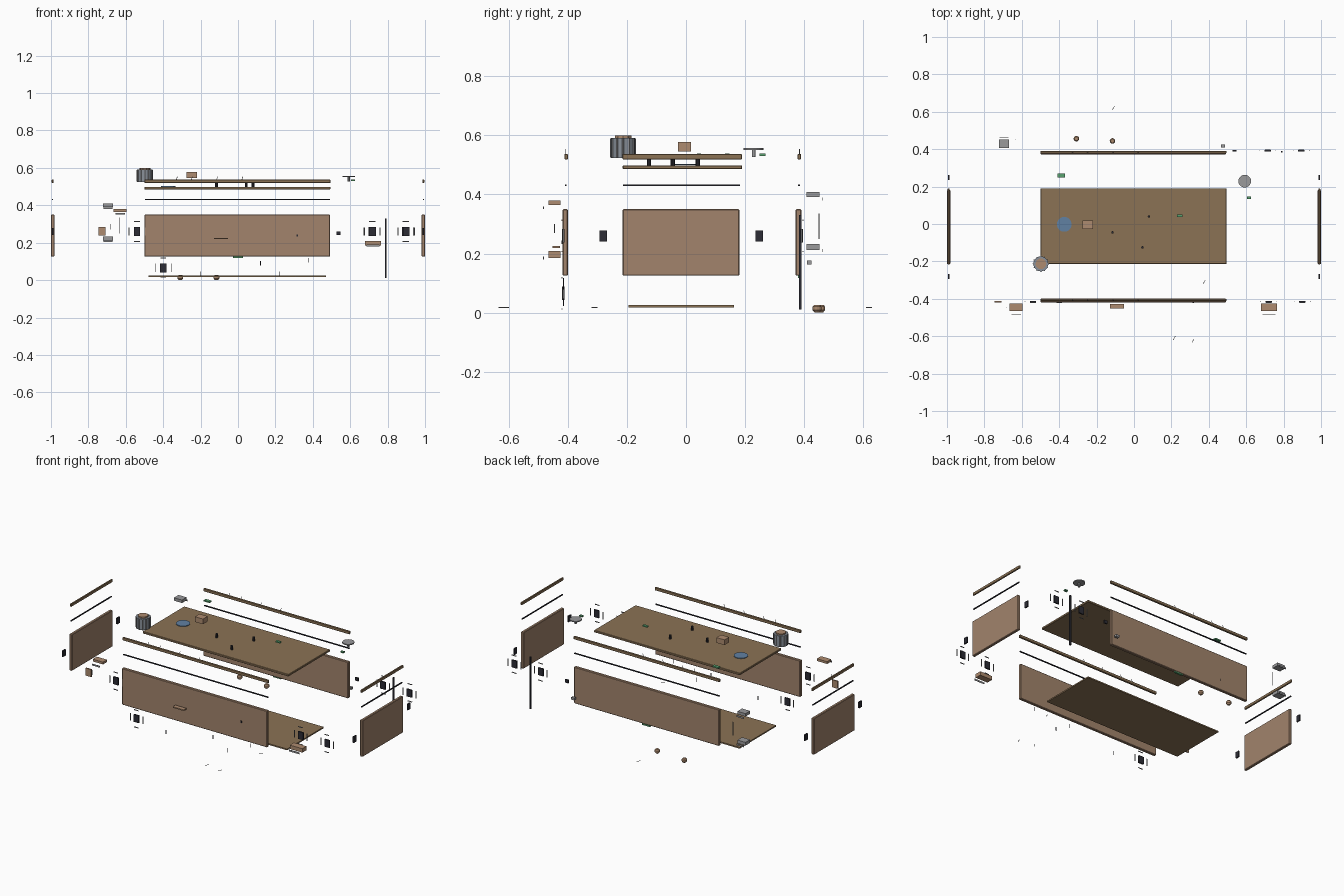
import bpy, bmesh, math
from mathutils import Vector


def mat(name, c):
    m = bpy.data.materials.new(name)
    m.diffuse_color = (*c, 1)
    return m


WOOD = mat("wood", (0.36, 0.23, 0.15))
LID = mat("lid_wood", (0.26, 0.17, 0.09))
TAN = mat("tan", (0.42, 0.26, 0.16))
DARK = mat("dark", (0.025, 0.025, 0.035))
GREY = mat("grey", (0.32, 0.32, 0.33))
STEEL = mat("steel", (0.25, 0.28, 0.32))
BLUE = mat("blue", (0.12, 0.22, 0.36))
GREEN = mat("green", (0.1, 0.36, 0.16))


def finish(name, bm, m):
    me = bpy.data.meshes.new(name)
    bm.to_mesh(me)
    bm.free()
    o = bpy.data.objects.new(name, me)
    bpy.context.collection.objects.link(o)
    me.materials.append(m)
    return o


def box(name, loc, size, m, bevel=0.0):
    bm = bmesh.new()
    bmesh.ops.create_cube(bm, size=1)
    bmesh.ops.scale(bm, vec=size, verts=bm.verts)
    bmesh.ops.translate(bm, vec=loc, verts=bm.verts)
    o = finish(name, bm, m)
    if bevel:
        b = o.modifiers.new("bevel", "BEVEL")
        b.width, b.segments = bevel, 1
    return o


def lathe(name, loc, profile, m, sides=16):
    """Closed turned shape from (radius, z) rings."""
    bm = bmesh.new()
    rings = [[bm.verts.new((loc[0] + r * math.cos(2 * math.pi * i / sides),
                            loc[1] + r * math.sin(2 * math.pi * i / sides),
                            loc[2] + z)) for i in range(sides)] for r, z in profile]
    for a, b in zip(rings, rings[1:]):
        for i in range(sides):
            j = (i + 1) % sides
            bm.faces.new((a[i], a[j], b[j], b[i]))
    bm.faces.new(rings[0][::-1])
    bm.faces.new(rings[-1])
    return finish(name, bm, m)


def pin(name, a, b, r, m):
    a, b = Vector(a), Vector(b)
    d = b - a
    bm = bmesh.new()
    bmesh.ops.create_cone(bm, cap_ends=True, segments=6, radius1=r, radius2=r, depth=d.length)
    rot = d.to_track_quat('Z', 'Y').to_matrix()
    bmesh.ops.rotate(bm, verts=bm.verts, cent=(0, 0, 0), matrix=rot)
    bmesh.ops.translate(bm, vec=(a + b) / 2, verts=bm.verts)
    return finish(name, bm, m)


# main panels, pulled apart
box("lid_panel", (-0.003, -0.012, 0.492), (0.995, 0.405, 0.013), LID, 0.002)
box("bottom_panel", (-0.004, -0.016, 0.0215), (0.95, 0.357, 0.008), LID)
for side, y in (("front", -0.409), ("back", 0.381)):
    box(side + "_panel", (-0.004, y, 0.2375), (0.99, 0.019, 0.225), WOOD, 0.003)
    box(side + "_rail", (-0.003, y + 0.003, 0.528), (0.995, 0.012, 0.018), LID, 0.002)
    box(side + "_seal_strip", (-0.003, y + 0.002, 0.431), (0.99, 0.006, 0.006), DARK)
for side, x in (("left", -0.991), ("right", 0.991)):
    box(side + "_panel", (x, -0.017, 0.2375), (0.018, 0.396, 0.225), WOOD, 0.003)
    box(side + "_rail", (x, -0.013, 0.528), (0.01, 0.405, 0.018), LID, 0.002)
    box(side + "_seal_strip", (x, -0.015, 0.431), (0.006, 0.396, 0.006), DARK)
    # dark plates flanking the side panels
    for y in (-0.28, 0.248):
        box(side + "_side_plate", (x, y, 0.259), (0.008, 0.026, 0.038), DARK)


# dark cover plates with loose trim bars around them
def plate(name, x, y, z, out):
    box(name, (x, y, z), (0.034, 0.008, 0.046), DARK)
    for s in (-1, 1):
        box(name + "_side_trim", (x + s * 0.043, y, z), (0.004, 0.004, 0.045), GREY)
        box(name + "_end_trim", (x, y + out * 0.004, z + s * 0.053), (0.03, 0.004, 0.004), GREY)


for x, z in ((-0.54, 0.26), (0.72, 0.26), (0.9, 0.26), (-0.4, 0.065)):
    plate("front_plate", x, -0.416, z, -1)
for x in (0.715, 0.895):
    plate("back_plate", x, 0.392, 0.26, 1)
box("small_catch", (0.537, 0.392, 0.25), (0.02, 0.008, 0.02), DARK)

# tall prop rod
box("prop_rod", (0.79, 0.387, 0.17), (0.009, 0.009, 0.32), DARK)

# fluted knob with inner core
lathe("knob_body", (-0.498, -0.213, 0.524), [(0.041, 0), (0.041, 0.068)], STEEL, 12)
lathe("knob_core", (-0.498, -0.213, 0.585), [(0.029, 0), (0.029, 0.015)], TAN, 10)
for i in range(12):
    a = math.tau * i / 12
    p = (-0.498 + 0.041 * math.cos(a), -0.213 + 0.041 * math.sin(a))
    pin("knob_ridge", (*p, 0.526), (*p, 0.59), 0.003, GREY)

# parts floating over the lid
lathe("round_inlay", (-0.373, -0.002, 0.499), [(0.04, 0), (0.04, 0.004)], BLUE, 14)
box("lid_block", (-0.247, -0.005, 0.562), (0.055, 0.045, 0.032), TAN)
lathe("disc_foot", (0.592, 0.229, 0.527),
      [(0.006, 0), (0.006, 0.024), (0.034, 0.024), (0.034, 0.03)], GREY, 20)
for x, y, z, w, d in ((-0.388, 0.259, 0.535, 0.04, 0.02), (0.245, 0.044, 0.535, 0.03, 0.015),
                      (0.615, 0.14, 0.535, 0.02, 0.015), (0.0, 0.385, 0.121, 0.055, 0.012)):
    box("green_chip", (x, y, z), (w, d, 0.008), GREEN)
for x, y in ((0.08, 0.04), (-0.115, -0.045), (0.045, -0.125)):
    lathe("lid_stud", (x, y, 0.498), [(0.007, 0), (0.007, 0.025)], DARK, 8)

# hinge leaves and trays beside the front and back panels
for name, loc, size, m in (
        ("front_tray_left", (-0.63, -0.445, 0.372), (0.07, 0.04, 0.014), TAN),
        ("front_tray_right", (0.722, -0.445, 0.197), (0.085, 0.04, 0.024), TAN),
        ("front_tray_centre", (-0.09, -0.44, 0.222), (0.075, 0.026, 0.007), TAN),
        ("back_block_upper", (-0.695, 0.43, 0.4), (0.055, 0.045, 0.018), GREY),
        ("back_block_lower", (-0.695, 0.43, 0.222), (0.055, 0.045, 0.02), GREY),
        ("front_tile", (-0.727, -0.415, 0.262), (0.038, 0.008, 0.046), TAN),
        ("back_latch", (0.475, 0.417, 0.17), (0.022, 0.016, 0.014), GREY)):
    box(name, loc, size, m)
for x, y, z, w in ((0.722, -0.483, 0.185, 0.07), (-0.63, -0.483, 0.355, 0.05),
                   (-0.695, 0.463, 0.385, 0.05), (-0.695, 0.463, 0.21, 0.05)):
    box("tray_edge", (x, y, z), (w, 0.003, 0.01), GREY)
pin("back_link", (-0.635, 0.45, 0.25), (-0.635, 0.45, 0.335), 0.002, GREY)
pin("front_link", (-0.68, -0.445, 0.3), (-0.68, -0.445, 0.27), 0.002, GREY)

# round feet near the back
for x, y in ((-0.308, 0.456), (-0.115, 0.444)):
    lathe("round_foot", (x, y, 0.0),
          [(0.008, 0), (0.015, 0.008), (0.015, 0.02), (0.01, 0.026)], TAN, 12)

# loose pins and nails
for x, y, z in ((-0.11, 0.62, 0.017), (0.215, -0.61, 0.017), (0.315, -0.625, 0.017),
                (0.375, -0.31, 0.017)):
    pin("loose_pin", (x - 0.006, y - 0.01, z), (x + 0.006, y + 0.01, z), 0.0015, GREY)
for x in (-0.33, -0.25, -0.115, 0.02):
    for y in (-0.407, 0.384):
        pin("rail_pin", (x, y, 0.535), (x + 0.006, y, 0.553), 0.0015, GREY)
for x, z in ((0.12, 0.09), (0.375, 0.105), (-0.2, 0.035), (0.22, 0.035)):
    pin("panel_pin", (x, -0.415, z - 0.012), (x, -0.415, z + 0.012), 0.002, DARK)
box("panel_slot", (0.317, -0.42, 0.238), (0.008, 0.004, 0.012), DARK)
